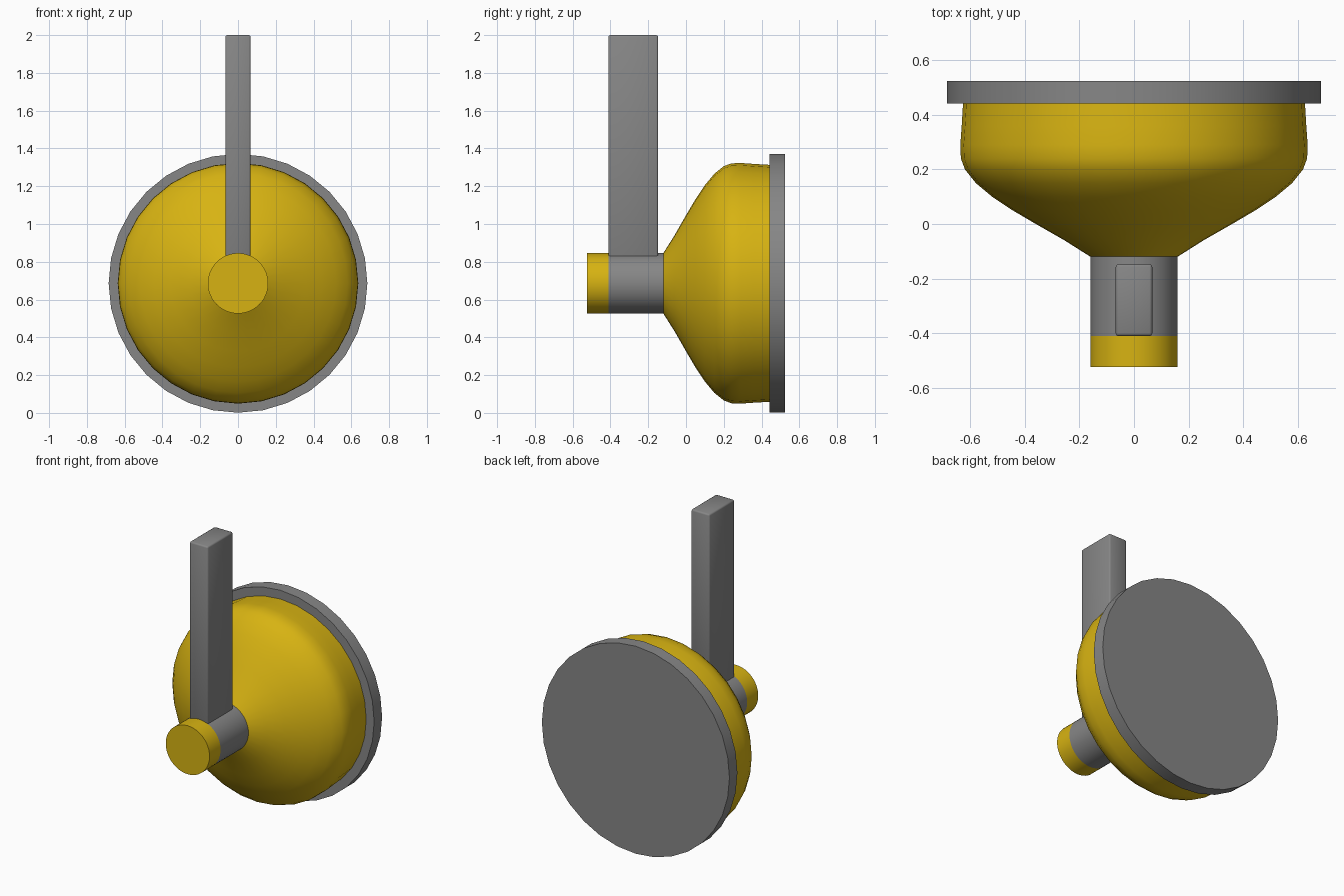
import bpy, bmesh, math

if "Cube" in bpy.data.objects:
    bpy.data.objects.remove(bpy.data.objects["Cube"])

AXIS_Z = 0.686  # height of the turning axis


def material(name, rgb):
    m = bpy.data.materials.new(name)
    m.diffuse_color = (*rgb, 1)
    m.use_nodes = True
    m.node_tree.nodes["Principled BSDF"].inputs["Base Color"].default_value = m.diffuse_color
    return m


yellow = material("golden yellow", (0.68, 0.45, 0.006))
grey = material("mid grey", (0.24, 0.24, 0.24))


def finish(bm, name, mat, angle=30):
    bmesh.ops.recalc_face_normals(bm, faces=bm.faces)
    me = bpy.data.meshes.new(name)
    bm.to_mesh(me)
    bm.free()
    me.materials.append(mat)
    ob = bpy.data.objects.new(name, me)
    bpy.context.collection.objects.link(ob)
    bpy.ops.object.select_all(action='DESELECT')
    ob.select_set(True)
    bpy.context.view_layer.objects.active = ob
    bpy.ops.object.shade_smooth_by_angle(angle=math.radians(angle))
    return ob


def turned(name, profile, mat, sides=32):
    """Closed solid of revolution about y; profile is (y, radius)."""
    bm = bmesh.new()
    rings = []
    for y, r in profile:
        rings.append([bm.verts.new((r * math.sin(2 * math.pi * i / sides), y,
                                    AXIS_Z + r * math.cos(2 * math.pi * i / sides)))
                      for i in range(sides)])
    for a, b in zip(rings, rings[1:]):
        for i in range(sides):
            j = (i + 1) % sides
            bm.faces.new((a[i], a[j], b[j], b[i]))
    bm.faces.new(rings[0])
    bm.faces.new(rings[-1])
    return finish(bm, name, mat)


# Bell-shaped body, backing disc, shaft and end cap
turned("bell_body", [(-0.12, 0.16), (-0.06, 0.255), (0.0, 0.36), (0.05, 0.445),
                     (0.10, 0.52), (0.15, 0.58), (0.20, 0.62), (0.24, 0.635),
                     (0.29, 0.637), (0.36, 0.632), (0.445, 0.627)], yellow)
turned("back_disc", [(0.442, 0.685), (0.525, 0.685)], grey)
turned("shaft", [(-0.41, 0.16), (-0.118, 0.16)], grey, 48)
turned("shaft_end_cap", [(-0.525, 0.16), (-0.41, 0.16)], yellow, 48)

# Upright handle bar with softened edges
bm = bmesh.new()
bmesh.ops.create_cube(bm, size=1)
z0, z1 = 0.80, 2.0
for v in bm.verts:
    v.co = (v.co.x * 0.134, -0.279 + v.co.y * 0.264, (z0 + z1) / 2 + v.co.z * (z1 - z0))
bmesh.ops.bevel(bm, geom=bm.edges[:], offset=0.01, segments=2, profile=0.5, affect='EDGES')
finish(bm, "handle_bar", grey, 50)
